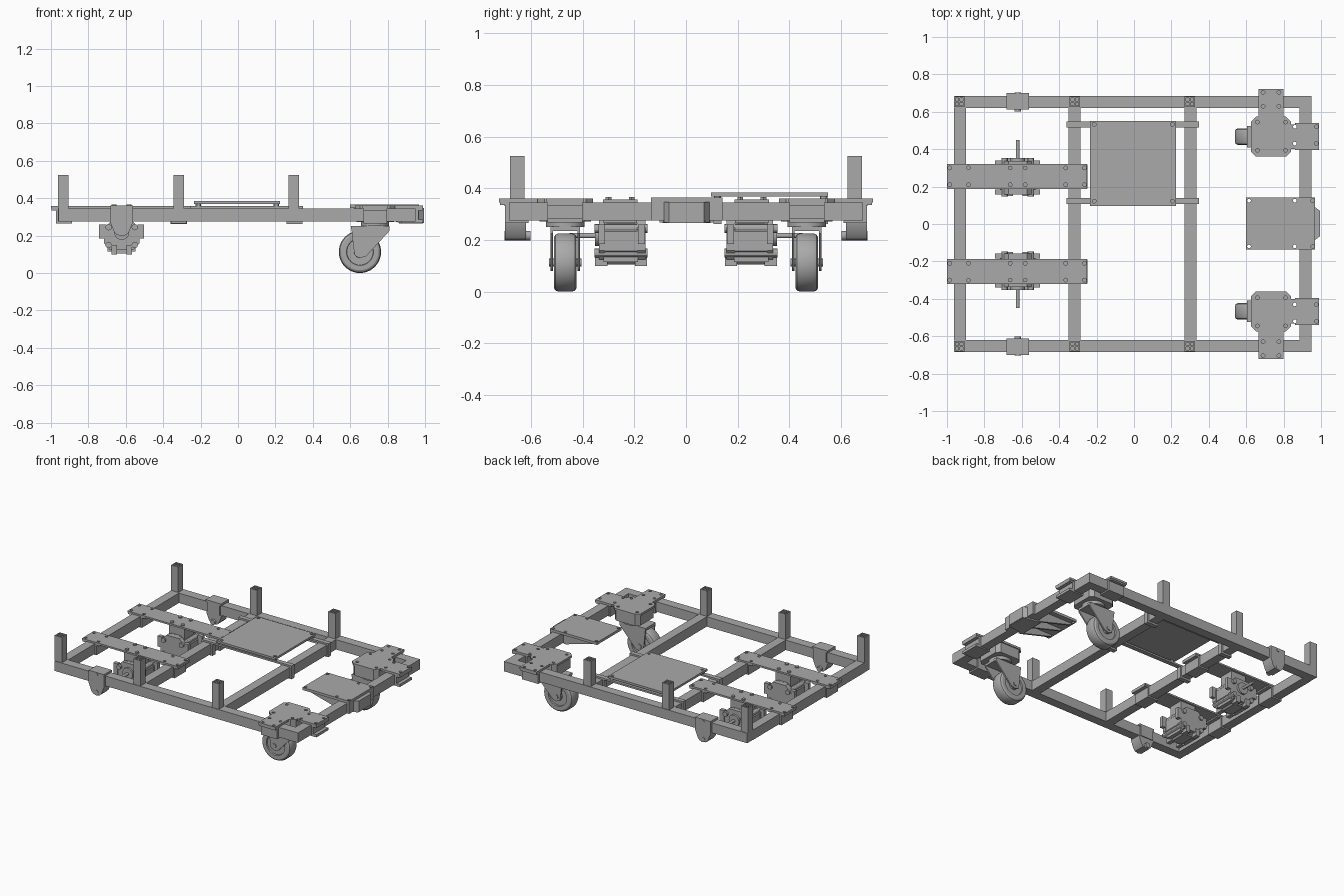
import bpy, bmesh, math
from mathutils import Matrix, Vector

cube = bpy.data.objects.get("Cube")
if cube:
    bpy.data.objects.remove(cube, do_unlink=True)

grey = bpy.data.materials.new("plain grey")
grey.use_nodes = True
grey.diffuse_color = (0.4, 0.4, 0.4, 1)
grey.node_tree.nodes["Principled BSDF"].inputs["Base Color"].default_value = grey.diffuse_color
parts = []


def box(bm, x, y, z):
    prism(bm, [(x[0], y[0]), (x[1], y[0]), (x[1], y[1]), (x[0], y[1])], z)


def prism(bm, outline, span, axis="z"):
    """Extrude an (x, y) outline along z, or an (x, z) outline along y."""
    def place(p, h):
        return (p[0], p[1], h) if axis == "z" else (p[0], h, p[1])
    low, high = [[bm.verts.new(place(p, h)) for p in outline] for h in span]
    n = len(outline)
    bm.faces.new(low[::-1])
    bm.faces.new(high)
    for i in range(n):
        j = (i + 1) % n
        bm.faces.new((low[i], low[j], high[j], high[i]))


def disc(bm, centre, r, span, axis="z", sides=24, turn=0.0):
    angles = [2 * math.pi * (i + turn) / sides for i in range(sides)]
    prism(bm, [(centre[0] + r * math.cos(a), centre[1] + r * math.sin(a)) for a in angles], span, axis)


def lathe(bm, centre, profile):
    """Spin (radius, offset) points around the y axis through centre."""
    verts = [bm.verts.new(Vector(centre) + Vector((r, y, 0))) for r, y in profile]
    edges = [bm.edges.new(pair) for pair in zip(verts, verts[1:])]
    bmesh.ops.spin(bm, geom=verts + edges, cent=centre, axis=(0, 1, 0), angle=2 * math.pi, steps=40)
    bmesh.ops.remove_doubles(bm, verts=bm.verts, dist=0.0002)


def finish(name, bm, mirror=False, cutter=None):
    bmesh.ops.recalc_face_normals(bm, faces=bm.faces)
    mesh = bpy.data.meshes.new(name)
    bm.to_mesh(mesh)
    bm.free()
    mesh.materials.append(grey)
    ob = bpy.data.objects.new(name, mesh)
    bpy.context.collection.objects.link(ob)
    if cutter:
        mod = ob.modifiers.new("bolt holes", "BOOLEAN")
        mod.operation, mod.solver, mod.object = "DIFFERENCE", "EXACT", cutter
    if mirror:
        mod = ob.modifiers.new("mirror", "MIRROR")
        mod.use_axis = (False, True, False)
        mod.use_mirror_merge = False
    parts.append(ob)
    return ob


def hole_cutter(name, xs_ys, span):
    bm = bmesh.new()
    for xs, ys in xs_ys:
        for x in xs:
            for y in ys:
                disc(bm, (x, y), 0.01, span, sides=12)
    ob = finish(name, bm)
    ob.hide_render = True
    ob.hide_set(True)
    parts.remove(ob)
    return ob


# Ladder frame: side rails and crossbars
LOW, TOP = 0.275, 0.345
bm = bmesh.new()
box(bm, (-0.96, 0.95), (0.62, 0.685), (LOW, TOP))
finish("side_rail", bm, mirror=True)
for i, x in enumerate((-0.93, -0.317, 0.303, 0.918)):
    bm = bmesh.new()
    box(bm, (x - 0.032, x + 0.032), (-0.62, 0.62), (LOW, TOP))
    finish(f"crossbar_{i + 1}", bm)

# Hollow uprights with an inner cross web
for i, x in enumerate((-0.935, -0.317, 0.299)):
    bm = bmesh.new()
    y, h, wall, z = 0.653, 0.028, 0.008, (TOP, 0.525)
    for s in (-1, 1):
        a, b = sorted((s * h, s * (h - wall)))
        box(bm, (x + a, x + b), (y - h, y + h), z)
        box(bm, (x - h + wall, x + h - wall), (y + a, y + b), z)
    box(bm, (x - 0.004, x + 0.004), (y - h + wall, y + h - wall), (TOP, 0.523))
    box(bm, (x - h + wall, x + h - wall), (y - 0.004, y + 0.004), (TOP, 0.522))
    finish(f"upright_{i + 1}", bm, mirror=True)

# Motor carrier beams, clamped around the first two crossbars
ys = (0.21, 0.3)
holes = hole_cutter("carrier_hole_cutter", [((-0.985, -0.885, -0.365, -0.265), ys)], (0.33, 0.38))
bm = bmesh.new()
box(bm, (-1.0, -0.25), (0.187, 0.322), (TOP, 0.357))
finish("motor_carrier", bm, mirror=True, cutter=holes)
for name, x in (("front", -0.93), ("middle", -0.317)):
    bm = bmesh.new()
    for s in (-1, 1):
        a, b = sorted((x + s * 0.032, x + s * 0.042))
        box(bm, (a, b), (0.19, 0.319), (0.265, TOP))
        a, b = sorted((x + s * 0.042, x + s * 0.068))
        box(bm, (a, b), (0.19, 0.319), (0.335, TOP))
    box(bm, (x - 0.032, x + 0.032), (0.19, 0.319), (0.265, LOW))
    finish(f"{name}_carrier_clamp", bm, mirror=True)

# Gear motors hanging below the carriers
MX, MZ = -0.622, 0.217
bm = bmesh.new()
disc(bm, (MX, 0.195), 0.098, (0.19, 0.315), "y", 8, 0.5)
box(bm, (MX - 0.06, MX + 0.06), (0.2, 0.305), (0.25, TOP))
for x in (-0.04, 0.04):
    for y in ys:
        disc(bm, (MX + x, y), 0.013, (0.35, 0.366), sides=6)
finish("motor_body", bm, mirror=True)
bm = bmesh.new()
shape = [(-0.05, 0.285), (0.05, 0.285), (0.095, 0.24), (0.095, 0.16), (0.065, 0.125), (-0.065, 0.125), (-0.095, 0.16), (-0.095, 0.24)]
for span in ((0.157, 0.19), (0.315, 0.337)):
    prism(bm, [(MX + x, z) for x, z in shape], span, "y")
for s in (-1, 1):
    for y in (0.172, 0.326):
        box(bm, sorted((MX + s * 0.085, MX + s * 0.12)), (y - 0.013, y + 0.013), (0.185, 0.26))
        box(bm, sorted((MX + s * 0.025, MX + s * 0.055)), (y - 0.022, y + 0.026), (0.1, 0.15))
    disc(bm, (MX + s * 0.07, 0.15), 0.017, (0.148, 0.354), "y", 12)
    disc(bm, (MX + s * 0.07, 0.245), 0.017, (0.148, 0.354), "y", 12)
box(bm, (MX - 0.075, MX + 0.075), (0.185, 0.32), (0.115, 0.15))
finish("motor_end_plates", bm, mirror=True)
bm = bmesh.new()
disc(bm, (MX, MZ), 0.04, (0.335, 0.352), "y")
disc(bm, (MX, MZ), 0.01, (0.345, 0.45), "y")
finish("motor_shaft", bm, mirror=True)

# Bearing brackets saddled over the side rails
bm = bmesh.new()
drop = [(-0.06, 0.27), (-0.04, 0.22), (-0.026, 0.204), (0, 0.198), (0.026, 0.204), (0.04, 0.22), (0.06, 0.27)]
prism(bm, [(MX + x, z) for x, z in drop] + [(MX + 0.06, LOW), (MX - 0.06, LOW)], (0.618, 0.7), "y")
box(bm, (MX - 0.06, MX + 0.06), (0.685, 0.7), (LOW, 0.36))
box(bm, (MX - 0.06, MX + 0.06), (0.612, 0.7), (TOP, 0.36))
box(bm, (MX - 0.05, MX + 0.05), (0.612, 0.62), (LOW, TOP))
disc(bm, (MX, 0.345), 0.012, (0.69, 0.704), "y", 12)
disc(bm, (MX, MZ), 0.018, (0.602, 0.703), "y")
finish("bearing_bracket", bm, mirror=True)

# Raised deck plate on two straps
bm = bmesh.new()
deck_x, deck_y = (-0.213, 0.205), (0.122, 0.533)
holes = hole_cutter("deck_hole_cutter", [(deck_x, deck_y)], (0.36, 0.4))
box(bm, (-0.235, 0.225), (0.097, 0.55), (0.369, 0.384))
finish("deck_plate", bm, cutter=holes)
for name, y in (("left", deck_y[1]), ("right", deck_y[0])):
    bm = bmesh.new()
    box(bm, (-0.36, 0.347), (y - 0.016, y + 0.016), (TOP, 0.357))
    for x in deck_x:
        disc(bm, (x, y), 0.014, (0.355, 0.37), sides=12)
    for x in (-0.317, 0.303):
        for s in (-1, 1):
            a, b = sorted((x + s * 0.032, x + s * 0.043))
            box(bm, (a, b), (y - 0.016, y + 0.016), (0.262, TOP))
        box(bm, (x - 0.032, x + 0.032), (y - 0.016, y + 0.016), (0.262, LOW))
    finish(f"{name}_deck_strap", bm)

# Caster mounts: a chamfered plate with arms to the side rail and rear bar
CX, CY = 0.733, 0.467
holes = hole_cutter("caster_hole_cutter", [((0.69, 0.775), (0.63, 0.705)), ((0.66, 0.81), (0.395, 0.545)), ((0.86, 0.975), (0.43, 0.52))], (0.335, 0.38))
bm = bmesh.new()
h, c = 0.107, 0.08
prism(bm, [(CX - c, CY - h), (CX + c, CY - h), (CX + h, CY - c), (CX + h, 0.4), (0.86, 0.4), (0.86, 0.395), (0.99, 0.395),
           (0.99, 0.54), (0.86, 0.54), (0.86, 0.533), (CX + h, 0.533), (CX + h, CY + c), (CX + c, CY + h),
           (0.8, CY + h), (0.8, 0.723), (0.666, 0.723), (0.666, CY + h), (CX - c, CY + h),
           (CX - h, CY + c), (CX - h, CY - c)], (TOP, 0.36))
finish("caster_mount_plate", bm, mirror=True, cutter=holes)
bm = bmesh.new()
h, c = 0.1, 0.075
prism(bm, [(CX + x, CY + y) for x, y in ((-c, -h), (c, -h), (h, -c), (h, c), (c, h), (-c, h), (-h, c), (-h, -c))], (0.272, TOP))
finish("caster_spacer", bm, mirror=True)
bm = bmesh.new()
box(bm, (0.67, 0.797), (0.61, 0.7), (0.265, TOP))
box(bm, (0.67, 0.797), (0.7, 0.72), (0.335, TOP))
box(bm, (0.875, 0.965), (0.4, 0.535), (0.267, TOP))
for z in ((0.267, 0.285), (0.333, TOP)):
    box(bm, (0.965, 0.99), (0.4, 0.535), z)
finish("caster_mount_clamps", bm, mirror=True)

# Caster fork and wheel
WX, R = 0.652, 0.113
bm = bmesh.new()
disc(bm, (CX, CY), 0.075, (0.25, 0.275), sides=32)
box(bm, (0.605, 0.81), (CY - 0.057, CY + 0.057), (0.235, 0.252))
side = [(0.605, 0.252), (0.81, 0.252), (0.81, 0.225), (0.685, 0.09), (0.652, 0.08), (0.625, 0.092), (0.618, 0.13)]
for s in (-1, 1):
    prism(bm, side, sorted((CY + s * 0.047, CY + s * 0.057)), "y")
disc(bm, (WX, R), 0.016, (CY - 0.063, CY + 0.063), "y", 12)
finish("caster_fork", bm, mirror=True)
bm = bmesh.new()
half = [(0.0, 0.043), (0.03, 0.043), (0.032, 0.034), (0.07, 0.034), (0.072, 0.044), (0.098, 0.044), (0.108, 0.038), (R, 0.026)]
lathe(bm, (WX, CY, R), half + [(r, -y) for r, y in reversed(half)])
finish("caster_wheel", bm, mirror=True)

# Rear coupling plate with gussets around the rear bar
holes = hole_cutter("rear_hole_cutter", [((0.615, 0.86), (-0.12, 0.125)), ((0.955,), (-0.12, 0.125))], (0.345, 0.38))
bm = bmesh.new()
box(bm, (0.6, 0.968), (-0.135, 0.142), (0.347, 0.365))
finish("rear_plate", bm, cutter=holes)
bm = bmesh.new()
box(bm, (0.95, 0.968), (-0.135, 0.142), (LOW, 0.347))
prism(bm, [(0.968, -0.085), (0.995, -0.065), (0.995, 0.07), (0.968, 0.09)], (0.268, 0.347))
prism(bm, [(0.86, -0.09), (0.99, -0.07), (0.99, 0.075), (0.86, 0.095)], (0.265, LOW))
for y in (-0.095, 0.003, 0.1):
    prism(bm, [(0.62, 0.347), (0.62, 0.335), (0.87, 0.267), (0.886, 0.267), (0.886, 0.347)], (y - 0.007, y + 0.007), "y")
finish("rear_plate_bracket", bm)

# Smooth the round surfaces, keep edges sharp
for ob in bpy.context.selected_objects:
    ob.select_set(False)
for ob in parts:
    ob.select_set(True)
bpy.context.view_layer.objects.active = parts[0]
bpy.ops.object.shade_smooth_by_angle(angle=math.radians(30))
